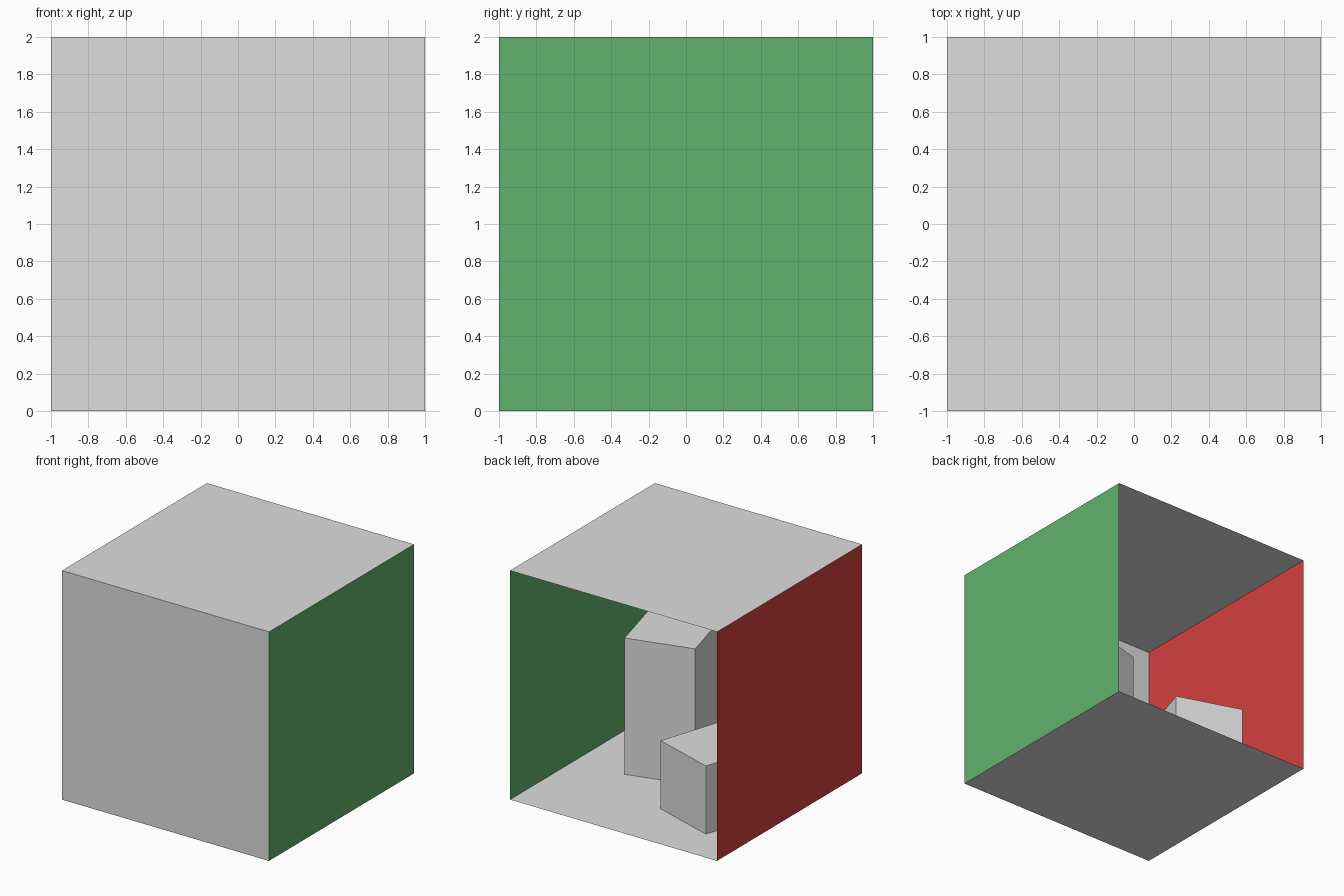
import bpy
from math import radians, pi
from mathutils import Matrix, Vector

cube = bpy.data.objects.get("Cube")
if cube:
    bpy.data.objects.remove(cube, do_unlink=True)


def make_material(name, rgb):
    mat = bpy.data.materials.new(name)
    mat.use_nodes = True
    color = (*rgb, 1.0)
    mat.diffuse_color = color
    mat.node_tree.nodes["Principled BSDF"].inputs["Base Color"].default_value = color
    return mat


white = make_material("matte white", (0.73, 0.73, 0.73))
red = make_material("matte red", (0.65, 0.05, 0.05))
green = make_material("matte green", (0.12, 0.45, 0.15))


def panel(name, location, rotation, mat):
    """Single square sheet of the room."""
    bpy.ops.mesh.primitive_plane_add(size=2, location=location, rotation=rotation)
    obj = bpy.context.object
    obj.name = name
    obj.data.materials.append(mat)


def block(name, corner, side, height, degrees, mat):
    """Square block standing on the floor, turned about its corner nearest the opening."""
    turn = Matrix.Rotation(radians(degrees), 3, "Z")
    centre = Vector((*corner, 0)) + turn @ Vector((side / 2, -side / 2, height / 2))
    bpy.ops.mesh.primitive_cube_add(size=1, location=centre, rotation=(0, 0, radians(degrees)))
    obj = bpy.context.object
    obj.name = name
    obj.scale = (side, side, height)
    obj.data.materials.append(mat)


# Room shell, open at the back, with faces turned inwards
panel("floor", (0, 0, 0), (0, 0, 0), white)
panel("ceiling", (0, 0, 2), (pi, 0, 0), white)
panel("front_wall", (0, -1, 1), (-pi / 2, 0, 0), white)
panel("left_wall", (1, 0, 1), (0, -pi / 2, 0), green)
panel("right_wall", (-1, 0, 1), (0, pi / 2, 0), red)

# Two turned blocks inside
block("tall_block", (-0.045, -0.063), 0.595, 1.19, 15, white)
block("short_block", (-0.64, 0.64), 0.595, 0.595, -18, white)
